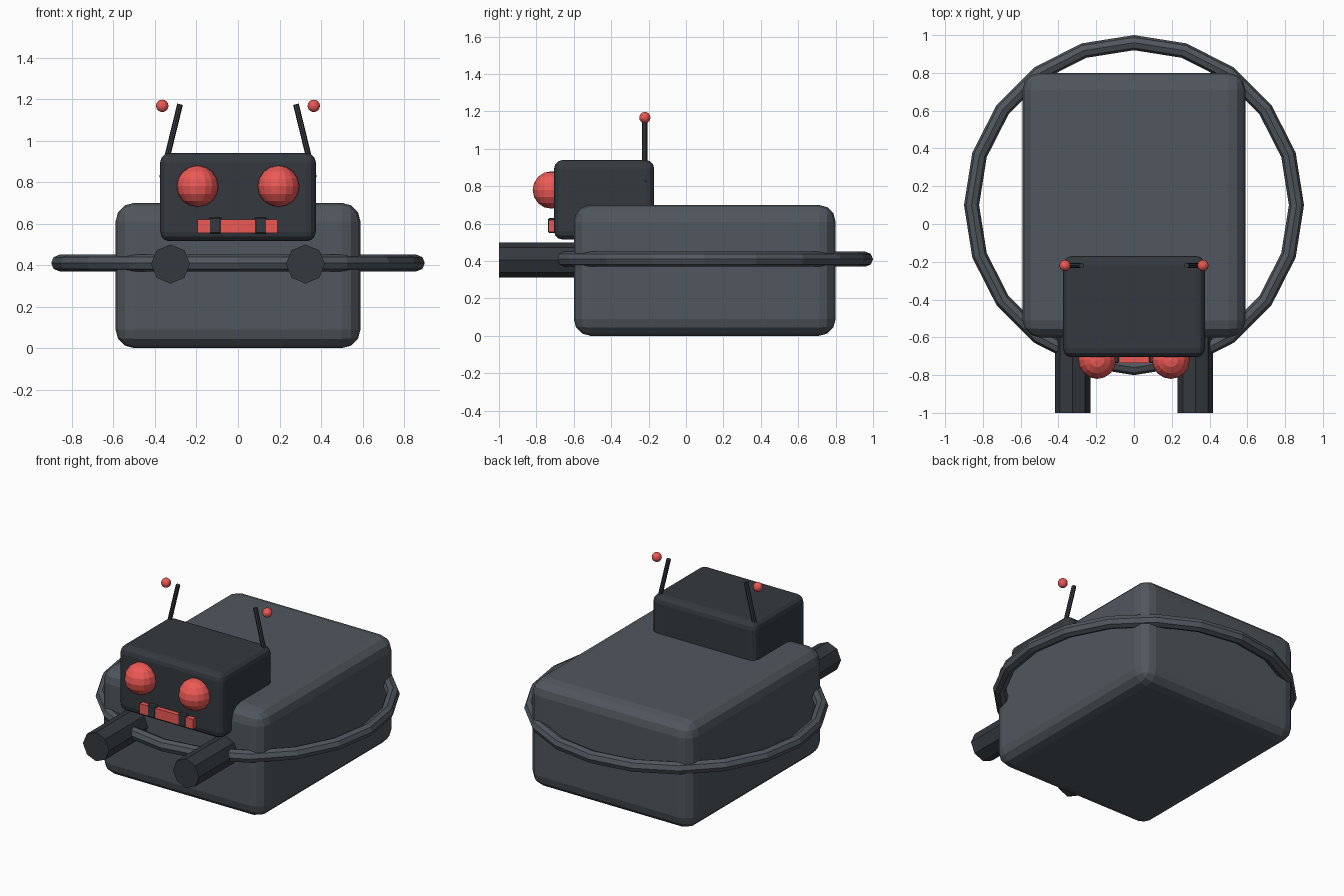
import bpy
from mathutils import Vector

if "Cube" in bpy.data.objects:
    bpy.data.objects.remove(bpy.data.objects["Cube"])


def material(name, rgb):
    m = bpy.data.materials.new(name)
    m.diffuse_color = (*rgb, 1)
    m.use_nodes = True
    m.node_tree.nodes["Principled BSDF"].inputs["Base Color"].default_value = m.diffuse_color
    return m


GREY = material("slate", (0.08, 0.095, 0.11))
DARK = material("dark_slate", (0.035, 0.042, 0.05))
RED = material("red", (0.85, 0.1, 0.09))


def finish(name, mat):
    o = bpy.context.object
    o.name = name
    o.data.materials.append(mat)
    return o


def box(name, lo, hi, mat, bevel=0, segments=3):
    lo, hi = Vector(lo), Vector(hi)
    bpy.ops.mesh.primitive_cube_add(size=1, location=(lo + hi) / 2)
    o = finish(name, mat)
    o.scale = hi - lo
    bpy.ops.object.transform_apply(location=False, rotation=False, scale=True)
    if bevel:
        b = o.modifiers.new("round", 'BEVEL')
        b.width, b.segments = bevel, segments
    return o


def rod(name, a, b, radius, mat, sides=8):
    a, b = Vector(a), Vector(b)
    bpy.ops.mesh.primitive_cylinder_add(vertices=sides, radius=radius,
                                        depth=(b - a).length, location=(a + b) / 2)
    o = finish(name, mat)
    o.rotation_mode = 'QUATERNION'
    o.rotation_quaternion = (b - a).to_track_quat('Z', 'Y')
    return o


def ball(name, loc, radius, mat, segments, rings):
    bpy.ops.mesh.primitive_uv_sphere_add(segments=segments, ring_count=rings,
                                         radius=radius, location=loc)
    return finish(name, mat)


# Body and head
box("body", (-0.59, -0.6, 0), (0.59, 0.8, 0.7), GREY, 0.09)
box("head", (-0.375, -0.705, 0.515), (0.375, -0.17, 0.94), DARK, 0.045)

# Ring around the body
bpy.ops.mesh.primitive_torus_add(major_segments=20, minor_segments=8,
                                 major_radius=0.86, minor_radius=0.04,
                                 location=(0, 0.1, 0.41))
finish("ring", GREY)

# Mouth bar
box("mouth", (-0.195, -0.735, 0.555), (0.19, -0.67, 0.62), RED)

# Mirrored parts
for side, s in (("left", -1), ("right", 1)):
    ball(f"eye_{side}", (s * 0.195, -0.72, 0.78), 0.1, RED, 16, 8)
    box(f"tooth_{side}", (s * 0.11 - 0.03, -0.737, 0.55),
        (s * 0.11 + 0.03, -0.68, 0.63), DARK, 0.006, 1)
    rod(f"antenna_{side}", (s * 0.366, -0.22, 0.82), (s * 0.279, -0.22, 1.175), 0.014, DARK)
    ball(f"antenna_tip_{side}", (s * 0.365, -0.22, 1.167), 0.03, RED, 12, 8)
    rod(f"front_arm_{side}", (s * 0.325, -1.0, 0.405), (s * 0.325, -0.4, 0.405), 0.094, DARK)
